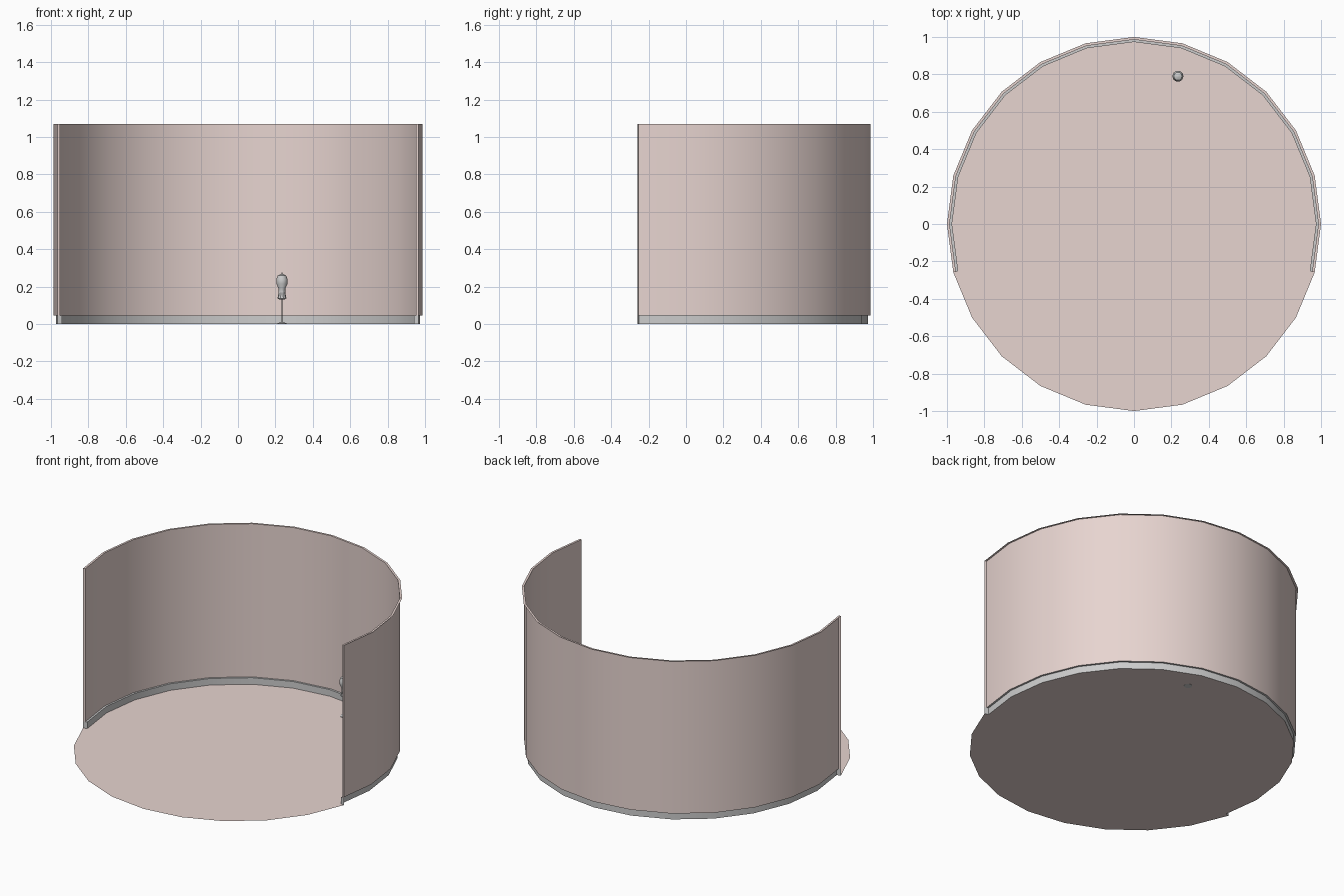
import bpy, bmesh, math

if "Cube" in bpy.data.objects:
    bpy.data.objects.remove(bpy.data.objects["Cube"])

N = 24                      # sides of the full circle
R, R_WALL, R_BASE = 1.0, 0.986, 0.973
Z_BASE, Z_TOP = 0.045, 1.07
ARC = range(-1, 14)         # 15 degree steps from -15 to 195 degrees

pink = bpy.data.materials.new("pink")
pink.diffuse_color = (0.8, 0.66, 0.63, 1)
pink.use_nodes = True
pink.node_tree.nodes["Principled BSDF"].inputs["Base Color"].default_value = pink.diffuse_color


def polar(r, step, z):
    a = step * 2 * math.pi / N
    return (r * math.cos(a), r * math.sin(a), z)


def finish(name, bm, mat=None, loc=(0, 0, 0)):
    me = bpy.data.meshes.new(name)
    bm.to_mesh(me)
    bm.free()
    ob = bpy.data.objects.new(name, me)
    ob.location = loc
    bpy.context.collection.objects.link(ob)
    if mat:
        me.materials.append(mat)
    bpy.ops.object.select_all(action='DESELECT')
    ob.select_set(True)
    bpy.context.view_layer.objects.active = ob
    bpy.ops.object.shade_smooth_by_angle(angle=math.radians(35))
    return ob


def arc_strip(name, profile, ends, mat=None):
    """Sweep an open (r, z) profile round the arc and close both ends."""
    bm = bmesh.new()
    rows = [[bm.verts.new(polar(r, s, z)) for r, z in profile] for s in ARC]
    for a, b in zip(rows, rows[1:]):
        for i in range(len(profile) - 1):
            bm.faces.new((b[i], a[i], a[i + 1], b[i + 1]))
    for s, flip in ((ARC[0], False), (ARC[-1], True)):
        f = bm.faces.new([bm.verts.new(polar(r, s, z)) for r, z in ends])
        if flip:
            f.normal_flip()
    return finish(name, bm, mat)


def lathe(name, profile, sides, loc):
    """Closed turned solid from an (r, z) profile."""
    bm = bmesh.new()
    rings = [[bm.verts.new((r * math.cos(2 * math.pi * k / sides),
                            r * math.sin(2 * math.pi * k / sides), z))
              for k in range(sides)] for r, z in profile]
    for a, b in zip(rings, rings[1:]):
        for k in range(sides):
            j = (k + 1) % sides
            bm.faces.new((a[k], a[j], b[j], b[k]))
    bm.faces.new(rings[0][::-1])
    bm.faces.new(rings[-1])
    return finish(name, bm, None, loc)


# Floor: full radius in the open front, stopping at the skirting elsewhere
bm = bmesh.new()
rim = [polar(R_BASE, s, 0.001) for s in ARC] + [polar(R, s, 0.001) for s in range(13, 24)]
bm.faces.new([bm.verts.new(p) for p in rim])
finish("floor", bm, pink)

# Curved wall: inner skin, top ledge and end strips, open at the back
arc_strip("curved_wall",
          [(R_WALL, Z_BASE), (R_WALL, Z_TOP), (R, Z_TOP)],
          [(R_WALL, Z_BASE), (R, Z_BASE), (R, Z_TOP), (R_WALL, Z_TOP)], pink)

# Skirting board along the foot of the wall
arc_strip("skirting_board",
          [(R_BASE, 0), (R_BASE, Z_BASE), (R_WALL, Z_BASE)],
          [(R_BASE, 0), (R, 0), (R, Z_BASE), (R_BASE, Z_BASE)])

# Small stand near the wall: foot, thin rod, handle with knob
spot = (0.235, 0.79, 0)
lathe("stand_foot", [(0.025, 0), (0.025, 0.004), (0.008, 0.01)], 12, spot)
lathe("stand_rod", [(0.002, 0.008), (0.002, 0.275)], 6, spot)
lathe("stand_knob",
      [(0.015, 0.132), (0.024, 0.138), (0.018, 0.165), (0.018, 0.19),
       (0.03, 0.215), (0.03, 0.24), (0.022, 0.26), (0.006, 0.267)], 10, spot)
